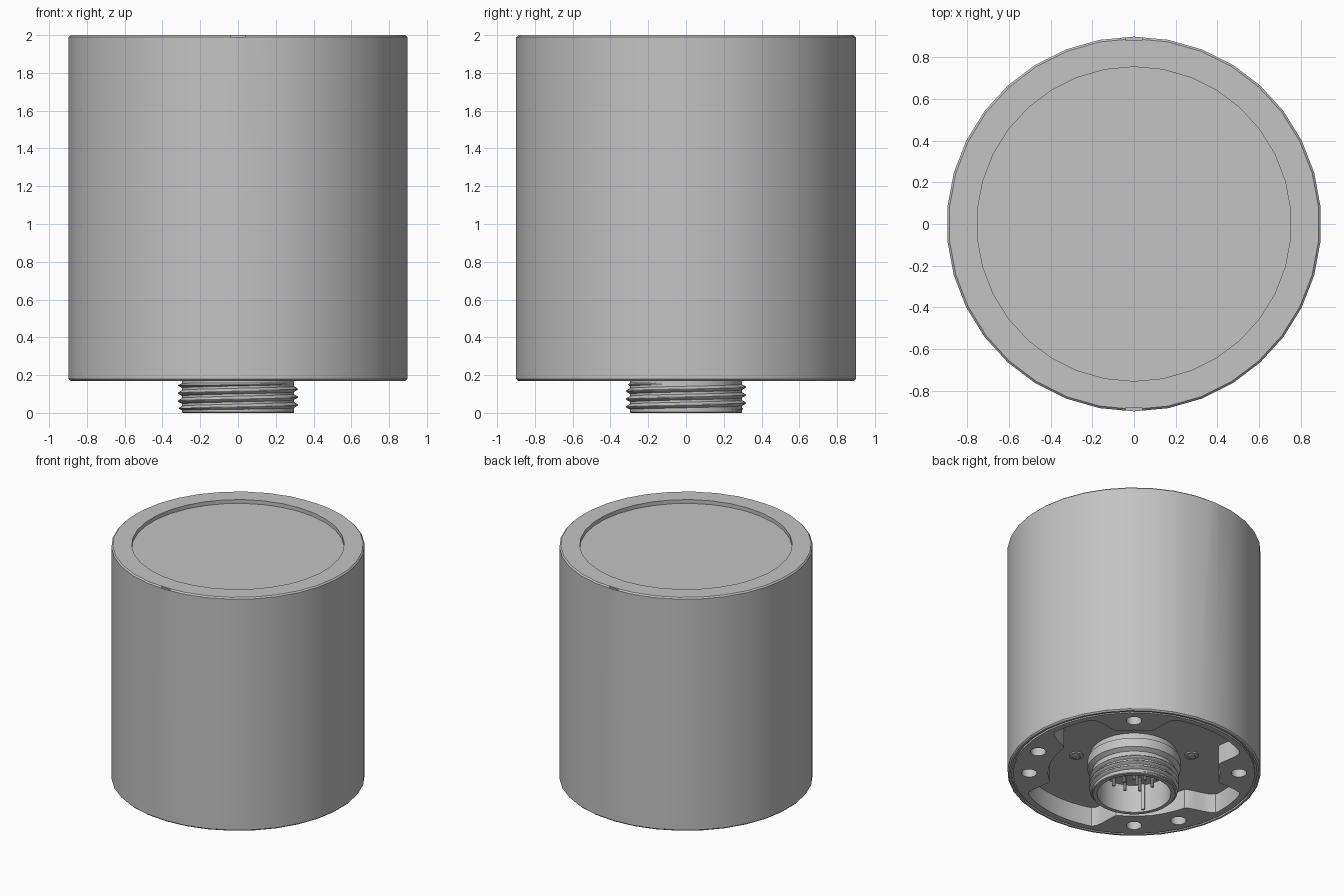
import bpy, bmesh, math
from math import cos, sin, pi, radians
from mathutils import Matrix

cube = bpy.data.objects.get("Cube")
if cube:
    bpy.data.objects.remove(cube, do_unlink=True)

grey = bpy.data.materials.new("satin grey")
grey.use_nodes = True
grey.diffuse_color = (0.55, 0.55, 0.55, 1)
grey.node_tree.nodes["Principled BSDF"].inputs["Base Color"].default_value = (0.55, 0.55, 0.55, 1)


def finish(bm, name):
    bmesh.ops.remove_doubles(bm, verts=bm.verts, dist=1e-5)
    bmesh.ops.recalc_face_normals(bm, faces=bm.faces)
    mesh = bpy.data.meshes.new(name)
    bm.to_mesh(mesh)
    bm.free()
    mesh.materials.append(grey)
    ob = bpy.data.objects.new(name, mesh)
    bpy.context.collection.objects.link(ob)
    return ob


def loft(bm, rings):
    """Skin rings of equal point count, each ring closed."""
    loops = [[bm.verts.new(p) for p in ring] for ring in rings]
    n = len(loops[0])
    for a, b in zip(loops, loops[1:]):
        for i in range(n):
            j = (i + 1) % n
            bm.faces.new((a[i], a[j], b[j], b[i]))
    return loops


def lathe(name, profile, sides):
    bm = bmesh.new()
    angles = [pi / 2 + 2 * pi * i / sides for i in range(sides)]
    loft(bm, [[(r * cos(a), r * sin(a), z) for a in angles] for r, z in profile])
    return finish(bm, name)


def add_cylinder(bm, x, y, z0, z1, r, sides=16):
    bmesh.ops.create_cone(bm, cap_ends=True, segments=sides, radius1=r, radius2=r, depth=z1 - z0,
                          matrix=Matrix.Translation((x, y, (z0 + z1) / 2)))


def add_box(bm, centre, size, turn=0):
    bmesh.ops.create_cube(bm, size=1, matrix=Matrix.Rotation(turn, 4, 'Z')
                          @ Matrix.Translation(centre) @ Matrix.Diagonal((*size, 1)))


def activate(ob):
    bpy.ops.object.select_all(action='DESELECT')
    ob.select_set(True)
    bpy.context.view_layer.objects.active = ob


def cut(ob, cutter):
    mod = ob.modifiers.new("cut", 'BOOLEAN')
    mod.operation = 'DIFFERENCE'
    mod.solver = 'EXACT'
    mod.object = cutter
    activate(ob)
    bpy.ops.object.modifier_apply(modifier=mod.name)
    bpy.data.objects.remove(cutter, do_unlink=True)


def smooth(ob):
    activate(ob)
    bpy.ops.object.shade_smooth_by_angle(angle=radians(30))


BASE, FLOOR = 0.17, 0.32
bosses = [50, 140, 205, 230, 320, 344]

# Housing with recessed top and a grooved bottom rim
housing = lathe("housing", [(0, 1.97), (0.755, 1.97), (0.755, 2), (0.89, 2), (0.9, 1.99),
                            (0.9, 0.18), (0.89, BASE), (0.875, BASE), (0.875, 0.185),
                            (0.86, 0.185), (0.86, BASE), (0, BASE)], 34)


# Underside pocket, narrowed around each screw boss
def pocket_radius(deg):
    s = 0
    for b in bosses:
        d = abs((deg - b + 180) % 360 - 180)
        t = min(1, max(0, (22 - d) / 11))
        s = max(s, t * t * (3 - 2 * t))
    return 0.81 - 0.2 * s


bm = bmesh.new()
outline = [(pocket_radius(d) * cos(radians(d)), pocket_radius(d) * sin(radians(d)))
           for d in range(0, 360, 2)]
ends = loft(bm, [[(x, y, z) for x, y in outline] for z in (0.05, FLOOR)])
for ring in ends:
    bm.faces.new(ring)
cut(housing, finish(bm, "pocket_cutter"))

# Screw holes in the bosses
bm = bmesh.new()
for b in bosses:
    add_cylinder(bm, 0.745 * cos(radians(b)), 0.745 * sin(radians(b)), 0.1, 0.28, 0.055, 24)
cut(housing, finish(bm, "hole_cutter"))

# Small notches at the front and back of the top rim
bm = bmesh.new()
for side in (-1, 1):
    add_box(bm, (0, side * 0.9, 2), (0.08, 0.03, 0.02))
cut(housing, finish(bm, "notch_cutter"))
smooth(housing)

# Hollow connector stem with a collar at its root
stem = lathe("connector_stem", [(0, 0.22), (0.262, 0.22), (0.262, 0), (0.292, 0), (0.297, 0.005),
                                (0.297, 0.18), (0.33, 0.2), (0.33, 0.27), (0.31, 0.28),
                                (0.31, FLOOR + 0.01), (0, FLOOR + 0.01)], 48)
smooth(stem)

# Helical screw thread
PITCH, STEPS, SIDES = 0.042, 48, 64
rings = []
for k in range(STEPS + 1):
    z = 0.012 + 0.148 * k / STEPS
    fade = min(1, k / 4, (STEPS - k) / 4)
    ring = []
    for i in range(SIDES):
        a = 2 * pi * i / SIDES
        wave = 0.5 + 0.5 * cos(2 * pi * z / PITCH - a)
        r = 0.292 + 0.025 * wave * fade
        ring.append((r * cos(a), r * sin(a), z))
    rings.append(ring)
bm = bmesh.new()
loft(bm, rings)
smooth(finish(bm, "screw_thread"))

# Contact pins inside the stem
bm = bmesh.new()
for count, radius in ((10, 0.17), (5, 0.08), (1, 0)):
    for i in range(count):
        a = 2 * pi * i / count
        add_cylinder(bm, radius * cos(a), radius * sin(a), 0.12, 0.23, 0.012, 10)
smooth(finish(bm, "contact_pins"))

# Keying rib on the bore wall
bm = bmesh.new()
add_box(bm, (0.257, 0, 0.12), (0.02, 0.025, 0.21), radians(215))
finish(bm, "key_rib")

# Small screws and a tab on the pocket floor
bm = bmesh.new()
for deg in (-40, 140):
    x, y = 0.41 * cos(radians(deg)), 0.41 * sin(radians(deg))
    add_cylinder(bm, x, y, FLOOR - 0.01, FLOOR + 0.01, 0.05, 20)
    add_cylinder(bm, x, y, FLOOR - 0.02, FLOOR, 0.03, 6)
smooth(finish(bm, "floor_screws"))
bm = bmesh.new()
add_box(bm, (0.4, 0, FLOOR), (0.05, 0.12, 0.02), radians(50))
finish(bm, "floor_tab")
